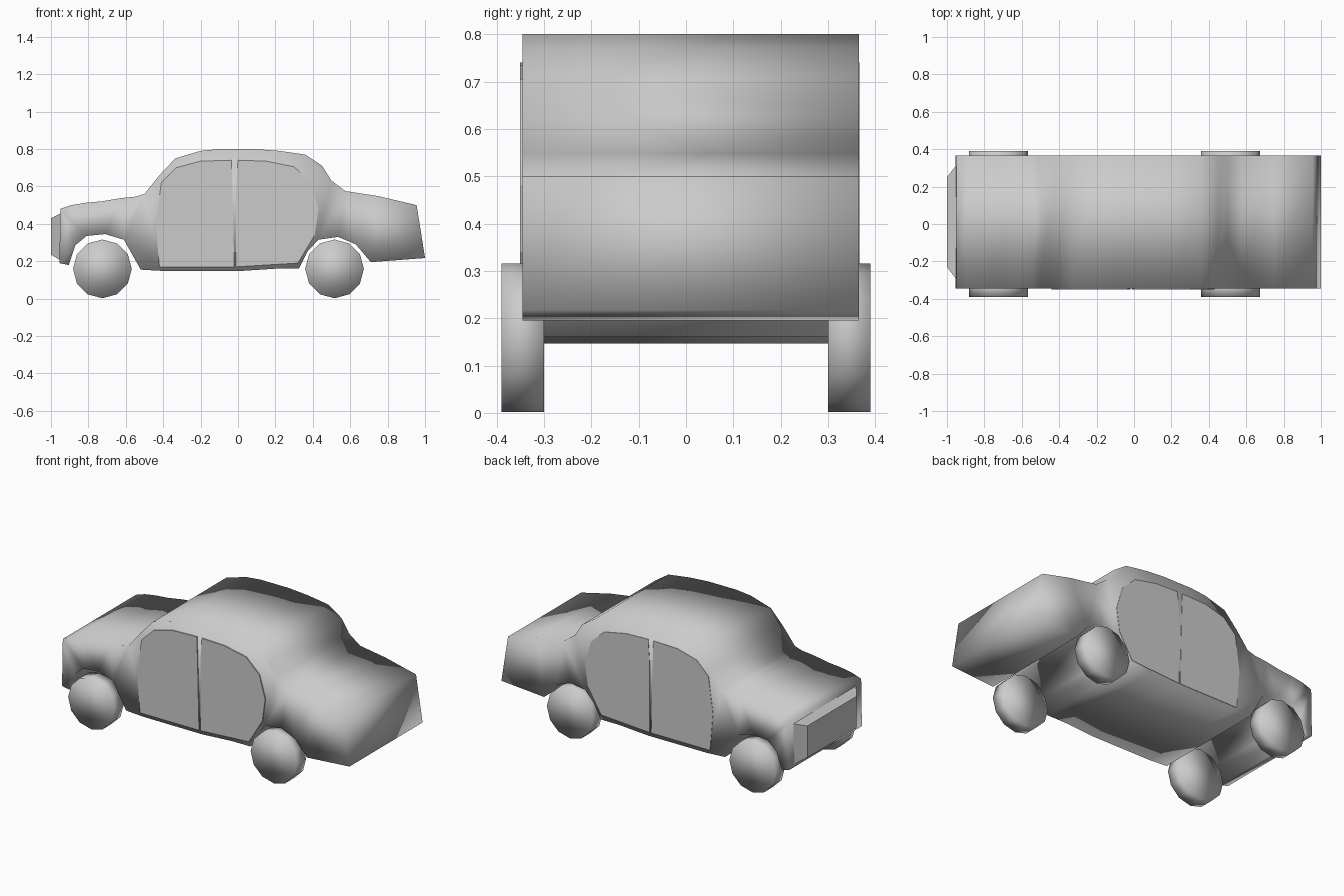
import bpy, bmesh, math

if "Cube" in bpy.data.objects:
    bpy.data.objects.remove(bpy.data.objects["Cube"])

def extrude_profile(name, pts, y0, y1, smooth=True):
    """Closed (x, z) outline extruded along y."""
    bm = bmesh.new()
    face = bm.faces.new([bm.verts.new((x, y0, z)) for x, z in pts])
    side = bmesh.ops.extrude_face_region(bm, geom=[face])["geom"]
    bmesh.ops.translate(bm, vec=(0, y1 - y0, 0),
                        verts=[g for g in side if isinstance(g, bmesh.types.BMVert)])
    bmesh.ops.recalc_face_normals(bm, faces=bm.faces)
    caps = [f for f in bm.faces if len(f.verts) > 4]
    bmesh.ops.triangulate(bm, faces=caps)
    return finish(name, bm, smooth)

def finish(name, bm, smooth):
    me = bpy.data.meshes.new(name)
    for f in bm.faces:
        f.smooth = smooth
    bm.to_mesh(me)
    bm.free()
    ob = bpy.data.objects.new(name, me)
    bpy.context.collection.objects.link(ob)
    return ob

# Car body: side silhouette with both wheel arches
Y0, Y1 = -0.345, 0.365
body = [(-0.95, 0.48), (-0.89, 0.50), (-0.81, 0.513), (-0.73, 0.52), (-0.63, 0.537),
        (-0.55, 0.545), (-0.50, 0.56), (-0.42, 0.66), (-0.335, 0.75), (-0.20, 0.79),
        (-0.10, 0.80), (0.09, 0.80), (0.22, 0.79), (0.36, 0.77), (0.45, 0.71),
        (0.50, 0.63), (0.575, 0.575), (0.75, 0.548), (0.955, 0.50), (1.0, 0.217),
        (0.71, 0.195), (0.63, 0.29), (0.535, 0.33), (0.43, 0.315), (0.37, 0.25),
        (0.325, 0.16), (0.20, 0.16), (0.0, 0.147), (-0.40, 0.148), (-0.52, 0.155),
        (-0.61, 0.315), (-0.71, 0.345), (-0.81, 0.335), (-0.87, 0.285),
        (-0.905, 0.18), (-0.955, 0.19)]
extrude_profile("car_body", body, Y0, Y1)

# Flat door panels on both sides, barely proud of the body
doors = {
    "front_door": [(-0.42, 0.17), (-0.44, 0.40), (-0.41, 0.62), (-0.33, 0.70),
                   (-0.20, 0.735), (-0.035, 0.74), (-0.03, 0.60), (-0.02, 0.17)],
    "rear_door": [(0.0, 0.74), (0.15, 0.735), (0.30, 0.705), (0.39, 0.62), (0.43, 0.48),
                  (0.41, 0.34), (0.32, 0.19), (-0.01, 0.17), (-0.01, 0.60)],
}
for name, pts in doors.items():
    extrude_profile(name + "_right", pts, Y0 - 0.006, Y0 + 0.02, False)
    extrude_profile(name + "_left", pts, Y1 - 0.02, Y1 + 0.002, False)

# Nose grille: shallow block tapering forward
bm = bmesh.new()
rings = []
for x, ya, yb, za, zb in [(-0.93, -0.31, 0.33, 0.20, 0.46),
                          (-0.95, -0.295, 0.315, 0.205, 0.455),
                          (-1.0, -0.23, 0.25, 0.235, 0.43)]:
    rings.append([bm.verts.new((x, y, z)) for y, z in
                  [(ya, za), (yb, za), (yb, zb), (ya, zb)]])
for a, b in zip(rings, rings[1:]):
    for i in range(4):
        j = (i + 1) % 4
        bm.faces.new((a[i], a[j], b[j], b[i]))
bm.faces.new(rings[0])
bm.faces.new(rings[-1])
bmesh.ops.recalc_face_normals(bm, faces=bm.faces)
finish("nose_grille", bm, False)

# Four twelve-sided wheels
for end, cx in (("front", -0.725), ("rear", 0.516)):
    for side, s in (("right", -1), ("left", 1)):
        pts = [(cx + 0.157 * math.cos(i * math.pi / 6),
                0.159 + 0.157 * math.sin(i * math.pi / 6)) for i in range(12)]
        extrude_profile(f"{end}_{side}_wheel", pts, s * 0.30, s * 0.39)
